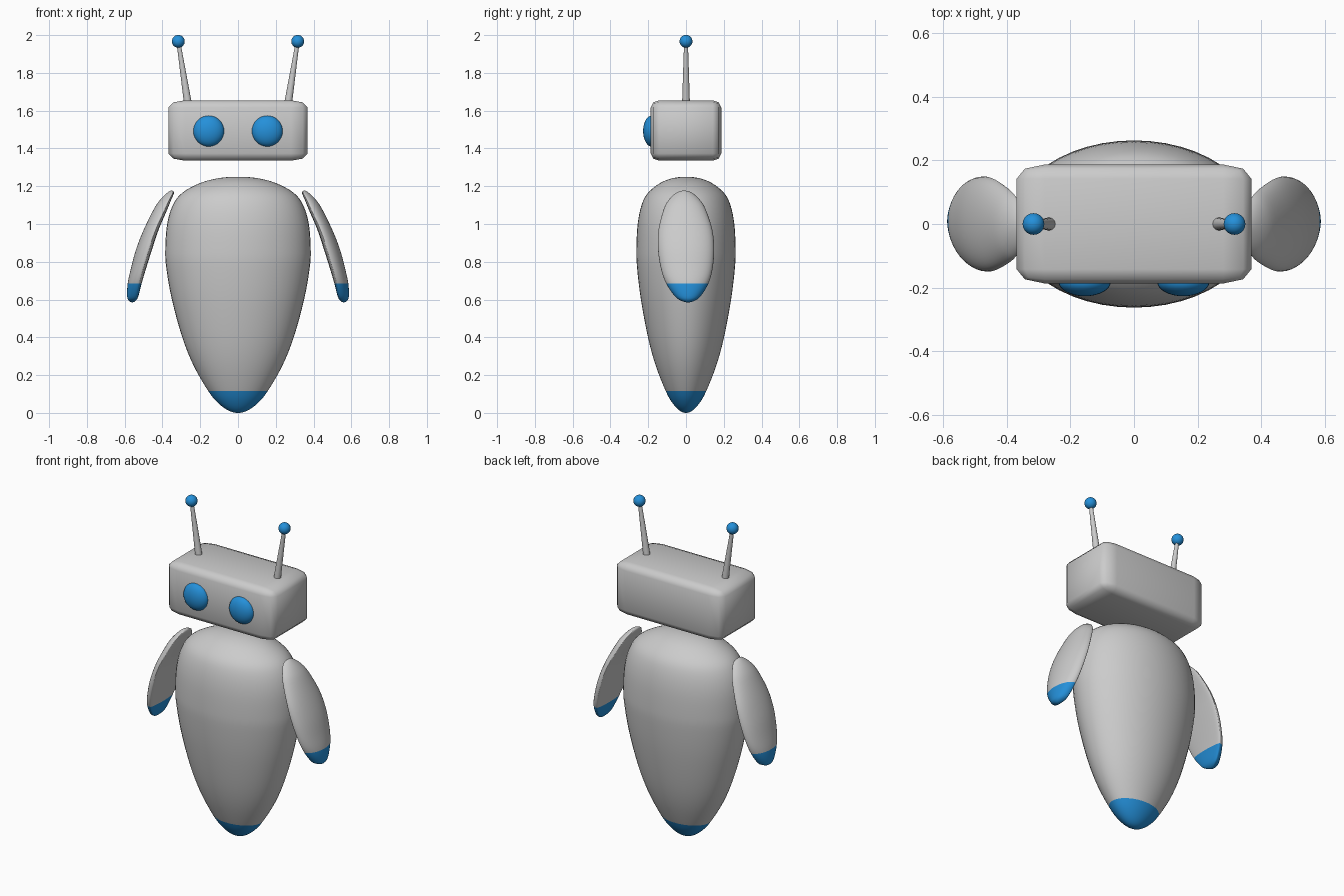
import bpy, bmesh, math
from mathutils import Vector, Matrix

if "Cube" in bpy.data.objects:
    bpy.data.objects.remove(bpy.data.objects["Cube"])


def material(name, rgb):
    m = bpy.data.materials.new(name)
    m.diffuse_color = (*rgb, 1)
    m.use_nodes = True
    m.node_tree.nodes["Principled BSDF"].inputs["Base Color"].default_value = m.diffuse_color
    return m


GREY = material("light_grey", (0.6, 0.6, 0.6))
BLUE = material("bright_blue", (0.018, 0.28, 0.7))


def finish(name, bm, mats, angle=40):
    bmesh.ops.recalc_face_normals(bm, faces=bm.faces)
    me = bpy.data.meshes.new(name)
    bm.to_mesh(me)
    bm.free()
    ob = bpy.data.objects.new(name, me)
    bpy.context.collection.objects.link(ob)
    for m in mats:
        me.materials.append(m)
    bpy.ops.object.select_all(action='DESELECT')
    ob.select_set(True)
    bpy.context.view_layer.objects.active = ob
    bpy.ops.object.shade_smooth_by_angle(angle=math.radians(angle))
    return ob


def smooth_rings(keys, steps=4):
    """Spline through (z, x_min, x_max, half_depth) keys, rounded at both poles."""
    flip = lambda k: (k[0], k[2], k[1], -k[3])
    p = [Vector(k) for k in [flip(keys[1]), *keys, flip(keys[-2])]]
    out = []
    for a, b, c, d in zip(p, p[1:], p[2:], p[3:]):
        for i in range(steps):
            t = i / steps
            out.append(0.5 * (2 * b + (c - a) * t + (2 * a - 5 * b + 4 * c - d) * t**2
                              + (3 * b - a - 3 * c + d) * t**3))
    return out + [p[-2]]


def loft(name, keys, rim, tip_z, side=1, lean=0, segs=48):
    """Horizontal oval rings; rim sets where the widest line sits, below tip_z is blue."""
    bm = bmesh.new()
    rings = smooth_rings(keys)
    pole = lambda r: bm.verts.new((side * (r[1] + r[2]) / 2, lean * (r[0] - 0.88), r[0]))
    first, last = pole(rings[0]), pole(rings[-1])
    loops = []
    for z, x0, x1, w in rings[1:-1]:
        mid = x0 + rim * (x1 - x0)
        loop = []
        for i in range(segs):
            a = 2 * math.pi * i / segs
            c = math.cos(a)
            x = mid + c * ((x1 - mid) if c > 0 else (mid - x0))
            loop.append(bm.verts.new((side * x, w * math.sin(a) + lean * (z - 0.88), z)))
        loops.append(loop)
    for i in range(segs):
        j = (i + 1) % segs
        bm.faces.new((first, loops[0][i], loops[0][j]))
        bm.faces.new((last, loops[-1][j], loops[-1][i]))
        for lo, hi in zip(loops, loops[1:]):
            bm.faces.new((lo[i], lo[j], hi[j], hi[i]))
    for f in bm.faces:
        f.material_index = int(f.calc_center_median().z < tip_z)
    return finish(name, bm, [GREY, BLUE])


def ellipsoid(name, loc, radii, mat):
    bm = bmesh.new()
    bmesh.ops.create_uvsphere(bm, u_segments=32, v_segments=16, radius=1)
    bmesh.ops.transform(bm, matrix=Matrix.Translation(loc) @ Matrix.Diagonal((*radii, 1)),
                        verts=bm.verts)
    return finish(name, bm, [mat])


# Body: egg shape with a blue bottom tip
profile = [(0, 0), (0.05, 0.012), (0.105, 0.052), (0.157, 0.115), (0.235, 0.25),
           (0.295, 0.4), (0.35, 0.6), (0.38, 0.77), (0.385, 0.87), (0.375, 1.0),
           (0.345, 1.1), (0.295, 1.165), (0.2, 1.217), (0.1, 1.243), (0, 1.25)]
loft("body", [(z, -r, r, 0.682 * r) for r, z in profile], 0.5, 0.115)

# Head: softened box
bm = bmesh.new()
bmesh.ops.create_cube(bm, size=1)
bmesh.ops.bevel(bm, geom=bm.edges[:], offset=0.12, segments=2, profile=0.5, affect='EDGES')
bmesh.ops.transform(bm, matrix=Matrix.Translation((0, 0, 1.495))
                    @ Matrix.Diagonal((0.738, 0.374, 0.32, 1)), verts=bm.verts)
finish("head", bm, [GREY], 60)

# Flipper arm outline: z, inner x, outer x
arm = [(0.585, 0.56, 0.56), (0.595, 0.54, 0.579), (0.62, 0.527, 0.587), (0.685, 0.51, 0.584),
       (0.76, 0.488, 0.568), (0.865, 0.455, 0.54), (0.97, 0.42, 0.499), (1.08, 0.373, 0.445),
       (1.13, 0.353, 0.411), (1.165, 0.339, 0.375), (1.177, 0.352, 0.352)]
arm_keys = [(z, a, b, 0.149 * math.sqrt(max(0, 1 - ((z - 0.881) / 0.296) ** 2)))
            for z, a, b in arm]

for side, label in ((-1, "left"), (1, "right")):
    loft(label + "_arm", arm_keys, 0.2, 0.685, side, -0.035)
    ellipsoid(label + "_eye", (side * 0.155, -0.182, 1.492), (0.082, 0.045, 0.082), BLUE)
    # Antenna rod and ball
    base, tip = Vector((side * 0.264, 0, 1.63)), Vector((side * 0.316, 0, 1.967))
    axis = tip - base
    bm = bmesh.new()
    bmesh.ops.create_cone(bm, cap_ends=True, segments=24, radius1=0.021, radius2=0.01,
                          depth=axis.length)
    rot = axis.to_track_quat('Z', 'Y').to_matrix().to_4x4()
    bmesh.ops.transform(bm, matrix=Matrix.Translation((base + tip) / 2) @ rot, verts=bm.verts)
    finish(label + "_antenna", bm, [GREY])
    ellipsoid(label + "_antenna_ball", tip, (0.034, 0.034, 0.034), BLUE)
